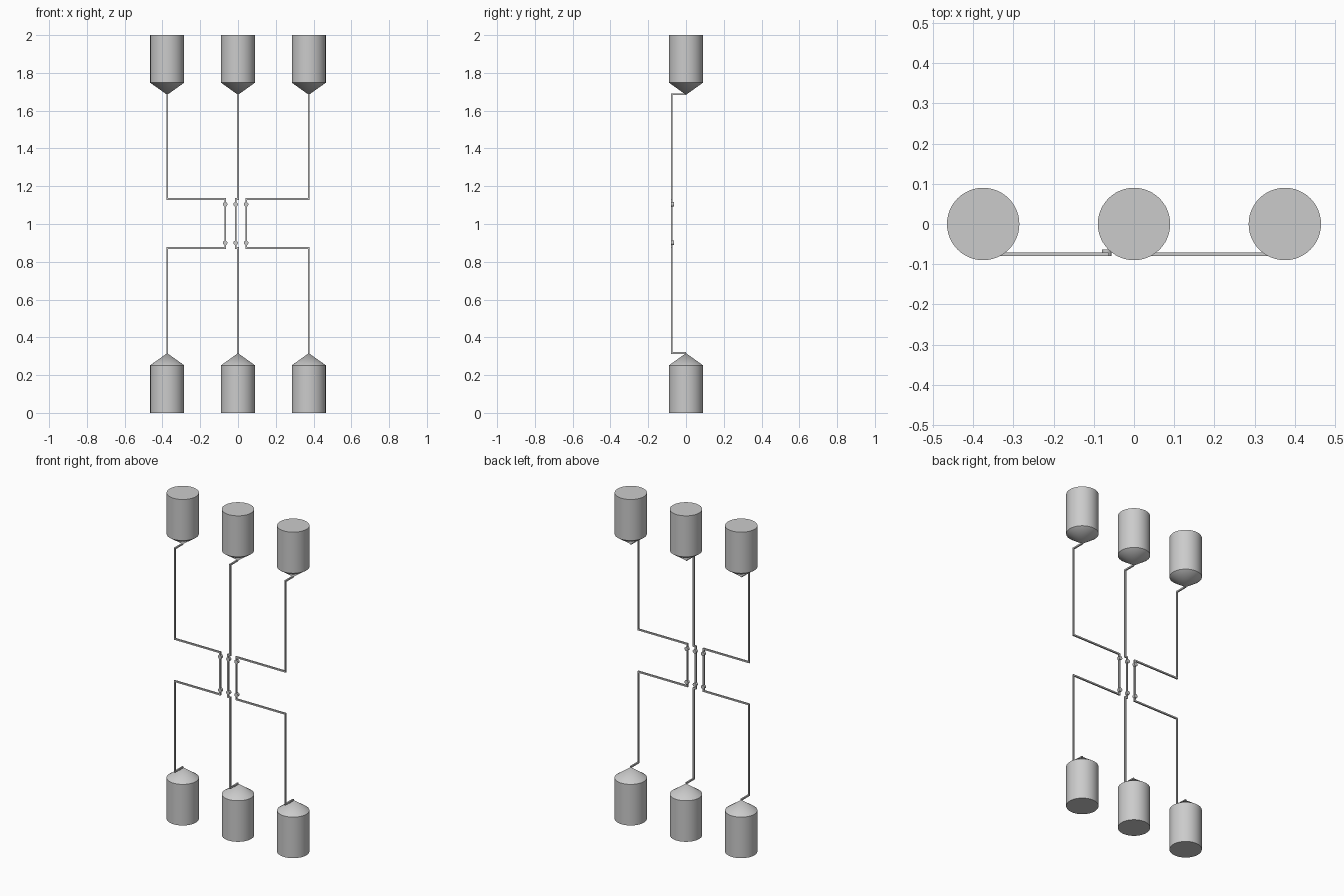
import bpy, bmesh, math
from mathutils import Vector

if "Cube" in bpy.data.objects:
    bpy.data.objects.remove(bpy.data.objects["Cube"])

PIPE_Y = -0.0755
PIPE_HALF = 0.0045
R = 0.09


def to_object(name, bm, smooth=False):
    bmesh.ops.recalc_face_normals(bm, faces=bm.faces)
    me = bpy.data.meshes.new(name)
    bm.to_mesh(me)
    bm.free()
    ob = bpy.data.objects.new(name, me)
    bpy.context.collection.objects.link(ob)
    if smooth:
        bpy.context.view_layer.objects.active = ob
        ob.select_set(True)
        bpy.ops.object.shade_smooth_by_angle(angle=math.radians(30))
        ob.select_set(False)
    return ob


def lathe(name, profile, loc, axis='Z', n=48):
    """Revolve (radius, height) points into a closed solid."""
    bm = bmesh.new()
    verts = [bm.verts.new((r, 0, h)) for r, h in profile]
    edges = [bm.edges.new(p) for p in zip(verts, verts[1:])]
    bmesh.ops.spin(bm, geom=verts + edges, cent=(0, 0, 0), axis=(0, 0, 1),
                   angle=2 * math.pi, steps=n)
    bmesh.ops.remove_doubles(bm, verts=bm.verts, dist=1e-5)
    ob = to_object(name, bm, True)
    ob.location = loc
    if axis == 'Y':
        ob.rotation_euler.x = math.pi / 2
    return ob


def pipe(name, points):
    """Square tube with mitred right-angle corners."""
    pts = [Vector(p) for p in points]
    d = [(b - a).normalized() for a, b in zip(pts, pts[1:])]
    bm = bmesh.new()
    u = Vector((1, 0, 0))
    v = d[0].cross(u)
    ring = [bm.verts.new(pts[0] + PIPE_HALF * (a * u + b * v))
            for a, b in ((-1, -1), (1, -1), (1, 1), (-1, 1))]
    bm.faces.new(ring)
    for i, p in enumerate(pts[1:]):
        # slide the ring along the segment onto the mitre plane
        nxt = d[i + 1] if i + 1 < len(d) else d[i]
        normal = d[i] + nxt
        new = [bm.verts.new(w.co + d[i] * ((p - w.co).dot(normal) / d[i].dot(normal)))
               for w in ring]
        for k in range(4):
            j = (k + 1) % 4
            bm.faces.new((ring[k], ring[j], new[j], new[k]))
        ring = new
    bm.faces.new(ring)
    return to_object(name, bm)


columns = (("left", -0.375, -0.068), ("middle", 0.0, -0.0125), ("right", 0.375, 0.043))
for side, x, xi in columns:
    # tanks with conical ends facing the centre
    lathe(f"lower_tank_{side}", [(0, 0), (R, 0), (R, 0.252), (0, 0.316)], (x, 0, 0))
    lathe(f"upper_tank_{side}", [(0, 0), (R, 0), (R, -0.252), (0, -0.316)], (x, 0, 2))

    # connecting pipe from lower cone tip to upper cone tip
    pipe(f"pipe_{side}", [
        (x, 0, 0.317), (x, PIPE_Y, 0.317), (x, PIPE_Y, 0.873), (xi, PIPE_Y, 0.873),
        (xi, PIPE_Y, 1.132), (x, PIPE_Y, 1.132), (x, PIPE_Y, 1.687), (x, 0, 1.687)])

    # small round valves on the inner pipe run
    for tag, z in (("lower", 0.9), ("upper", 1.104)):
        lathe(f"valve_{tag}_{side}", [(0, -0.008), (0.012, -0.008), (0.012, 0.008), (0, 0.008)],
              (xi, -0.072, z), 'Y', 24)
